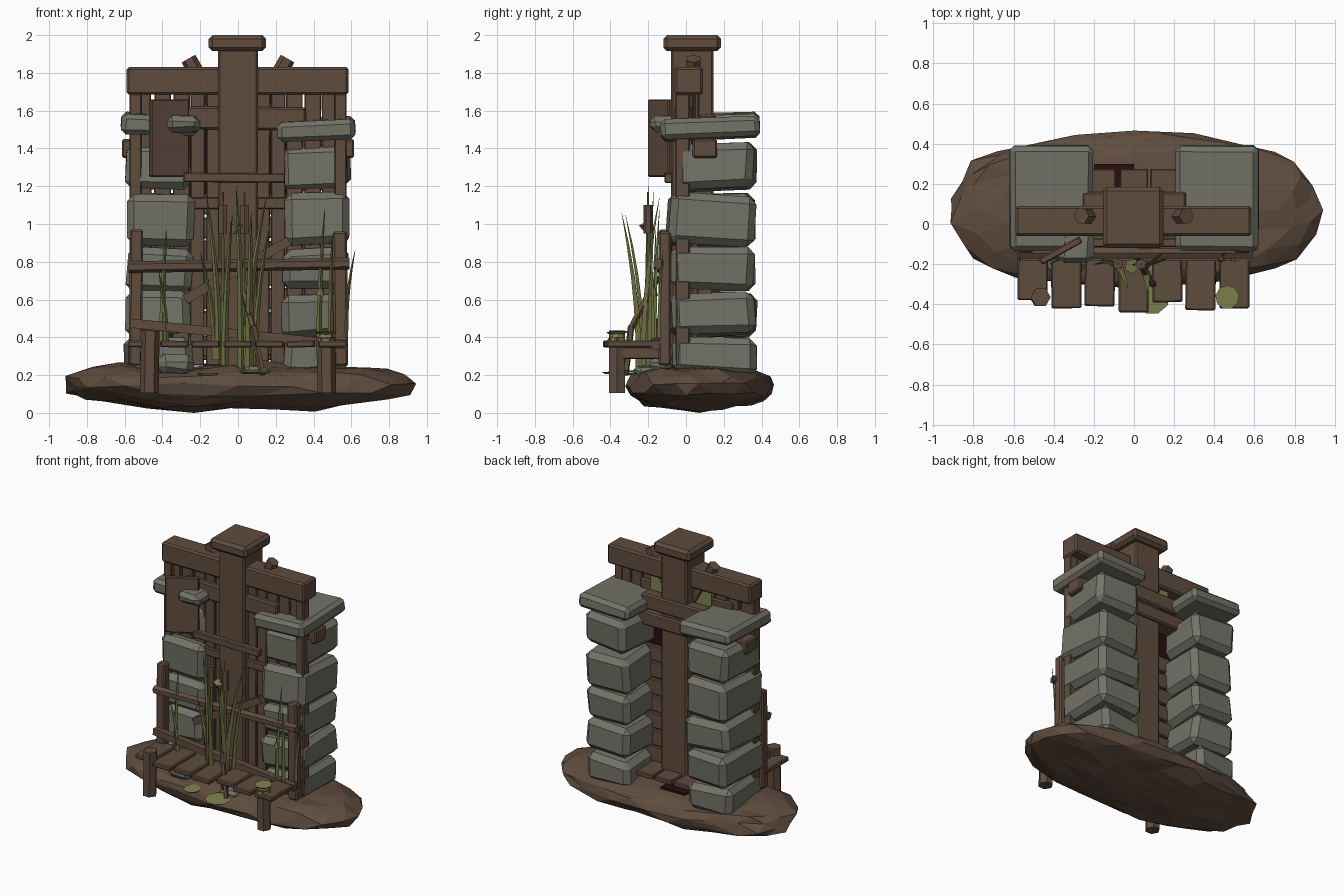
import bpy, bmesh, math, random
from mathutils import Vector, Matrix, Euler

if "Cube" in bpy.data.objects:
    bpy.data.objects.remove(bpy.data.objects["Cube"])
random.seed(4)

def mat(name, c):
    m = bpy.data.materials.new(name)
    m.diffuse_color = (*c, 1)
    m.use_nodes = True
    m.node_tree.nodes["Principled BSDF"].inputs["Base Color"].default_value = m.diffuse_color
    return m

WOOD = mat("brown wood", (0.115, 0.072, 0.048))
EARTH = mat("earth", (0.115, 0.073, 0.049))
STONE = mat("grey stone", (0.168, 0.17, 0.135))
GREEN = mat("reed green", (0.175, 0.185, 0.06))
MOSS = mat("light moss", (0.21, 0.225, 0.075))
DARK = mat("dark red interior", (0.022, 0.004, 0.004))

def finish(name, bm, m):
    bmesh.ops.recalc_face_normals(bm, faces=bm.faces)
    me = bpy.data.meshes.new(name)
    bm.to_mesh(me)
    bm.free()
    me.materials.append(m)
    ob = bpy.data.objects.new(name, me)
    bpy.context.collection.objects.link(ob)
    return ob

def block(name, x, y, z, m=WOOD, bev=0.01, rot=(0, 0, 0), jit=0.0):
    """Bevelled box from (min, max) ranges."""
    bm = bmesh.new()
    bmesh.ops.create_cube(bm, size=1)
    size = Vector((x[1] - x[0], y[1] - y[0], z[1] - z[0]))
    for v in bm.verts:
        v.co = Vector([a * b for a, b in zip(v.co, size)])
        v.co += Vector([random.uniform(-jit, jit) for _ in range(3)])
    if bev:
        bmesh.ops.bevel(bm, geom=bm.edges[:], offset=bev, segments=1, affect='EDGES')
    c = Vector((sum(x) / 2, sum(y) / 2, sum(z) / 2))
    bm.transform(Matrix.Translation(c) @ Euler([math.radians(r) for r in rot]).to_matrix().to_4x4())
    return finish(name, bm, m)

def bar(name, a, b, r, n=6, m=WOOD, r2=None):
    """Round or square bar between two points."""
    a, b = Vector(a), Vector(b)
    bm = bmesh.new()
    bmesh.ops.create_cone(bm, cap_ends=True, segments=n, radius1=r,
                          radius2=r if r2 is None else r2, depth=(b - a).length)
    if n == 4:
        bm.transform(Matrix.Rotation(math.pi / 4, 4, 'Z'))
    q = (b - a).to_track_quat('Z', 'Y').to_matrix().to_4x4()
    bm.transform(Matrix.Translation((a + b) / 2) @ q)
    return finish(name, bm, m)

def blade(name, x, y, z0, z1, lean, w, m=GREEN):
    """Curved tapering leaf with a folded middle."""
    bm = bmesh.new()
    rows = []
    for i in range(6):
        t = i / 5
        c = Vector((x + lean[0] * t * t, y + lean[1] * t * t, z0 + (z1 - z0) * t))
        h = w * (1 - t) ** 0.6 * 0.5 + 0.001
        rows.append([bm.verts.new(c + Vector(d)) for d in ((-h, 0, 0), (0, -h, 0), (h, 0.3 * h, 0))])
    for p, q in zip(rows, rows[1:]):
        for k in range(3):
            j = (k + 1) % 3
            bm.faces.new((p[k], p[j], q[j], q[k]))
    return finish(name, bm, m)

def pad(name, x, y, z, r, m=MOSS):
    bm = bmesh.new()
    bmesh.ops.create_cone(bm, cap_ends=True, segments=9, radius1=r * 0.8, radius2=r, depth=0.012)
    bm.transform(Matrix.Translation((x, y, z)) @ Matrix.Rotation(0.06, 4, 'X'))
    return finish(name, bm, m)

# Earth mound: faceted flattened blob with a squarish outline
bm = bmesh.new()
bmesh.ops.create_icosphere(bm, subdivisions=3, radius=1)
for v in bm.verts:
    p = v.co.copy()
    a = math.atan2(p.y, p.x)
    k = (abs(math.cos(a)) ** 2.5 + abs(math.sin(a)) ** 2.5) ** (-1 / 2.5)
    n = 1 + random.uniform(-0.045, 0.035)
    zz = math.copysign(abs(p.z) ** 0.8, p.z)
    z = 0.155 + zz * (0.1 if p.z > 0 else 0.118) + 0.022 * math.sin(8 * p.x + 1.2) * abs(p.z)
    if p.z > 0:
        z += 0.03 * abs(p.x) * p.z
    v.co = (p.x * k * 0.925 * n, 0.07 + p.y * k * 0.385 * n, z + random.uniform(-0.014, 0.014))
low = min(v.co.z for v in bm.verts)
for v in bm.verts:
    v.co.z -= low * (0.3 - v.co.z) / (0.3 - low)
finish("earth_mound", bm, EARTH)

# Stone pillars with cap slabs
levels = [(0.2, 0.39), (0.41, 0.64), (0.65, 0.87), (0.88, 1.16), (1.18, 1.43)]
for s, side in ((-1, "left"), (1, "right")):
    for i, z in enumerate(levels):
        dx = random.uniform(-0.012, 0.012)
        x = sorted((s * (0.245 + dx), s * (0.59 + dx)))
        front = (-0.075, -0.088, -0.082, -0.095, -0.05)[i]
        block(f"{side}_pillar_stone_{i}", x, (front, 0.362), z, STONE, 0.038,
              (random.uniform(-3, 3), random.uniform(-3, 3), random.uniform(-3, 3)), 0.012)
    zc = 1.505 if s > 0 else 1.53
    block(f"{side}_pillar_cap", sorted((s * 0.205, s * 0.62)), (-0.135, 0.39),
          (zc - 0.052, zc + 0.052), STONE, 0.025, (2.2, -2 * s, 0), 0.005)
block("stone_chip", (-0.38, -0.2), (-0.19, -0.02), (1.485, 1.575), STONE, 0.03, (0, 2, 0), 0.01)
block("ground_stone", (-0.43, -0.24), (-0.25, -0.08), (0.2, 0.31), STONE, 0.04, (0, 4, 8), 0.01)
block("small_ground_stone", (0.03, 0.16), (-0.27, -0.17), (0.19, 0.245), STONE, 0.02, (0, 3, 10), 0.006)

# Central post and its cap
block("central_post", (-0.105, 0.105), (-0.08, 0.145), (0.2, 1.93))
block("post_cap", (-0.155, 0.148), (-0.12, 0.185), (1.915, 2.0), bev=0.02)

# Main crossbeam, secondary beams and through beam
block("top_beam", (-0.59, 0.585), (-0.06, 0.09), (1.685, 1.83), bev=0.012)
block("second_beam", (-0.4, 0.36), (-0.06, 0.03), (1.5, 1.62), rot=(0, 0.6, 0))
block("back_beam", (-0.26, 0.26), (0.07, 0.16), (1.47, 1.58))
block("through_beam", (-0.615, 0.615), (0.035, 0.165), (1.35, 1.45))
for s, side in ((-1, "left"), (1, "right")):
    bar(side + "_top_brace", (s * 0.06, 0.03, 1.52), (s * 0.262, 0.04, 1.875), 0.042, 6)
    x = sorted((s * 0.51, s * 0.575))
    block(side + "_corner_post", x, (-0.055, 0.02), (0.25, 1.69), bev=0.006)
    block(side + "_moss_panel", sorted((s * 0.1, s * 0.25)), (0.05, 0.058), (1.56, 1.7), MOSS, 0)

# Vertical wall boards with gaps
for i, xc in enumerate((-0.5, -0.4, -0.3, -0.215, -0.13, 0.13, 0.212, 0.3, 0.395, 0.49)):
    w = 0.038 if abs(xc) < 0.25 else 0.044
    block(f"wall_board_{i}", (xc - w, xc + w), (-0.025, 0.015),
          (0.25, 1.69), bev=0.005, rot=(0, random.uniform(-0.4, 0.4), 0))
# Horizontal boards behind, and the dark opening
for i in range(7):
    z = 0.3 + i * 0.125
    block(f"back_board_{i}", (-0.54, 0.54), (0.03, 0.065), (z, z + 0.112), bev=0.006,
          rot=(0, random.uniform(-0.8, 0.8), 0))
block("dark_opening", (-0.28, 0.28), (0.03, 0.04), (1.16, 1.5), DARK, 0)
block("dark_floor", (-0.2, 0.0), (0.1, 0.3), (0.25, 0.262), DARK, 0)
for i, x in enumerate((-0.16, 0.0, 0.15)):
    block(f"inner_floor_plank_{i}", (x - 0.07, x + 0.07), (0.07, 0.275), (0.28, 0.315), bev=0.006)

# Front slats and diagonal brace
block("front_slat", (-0.29, 0.25), (-0.115, -0.07), (1.22, 1.27), bev=0.006, rot=(0, 0.5, 0))
block("middle_slat", (-0.27, 0.27), (-0.05, -0.02), (1.08, 1.14), bev=0.006)
bar("diagonal_brace", (-0.28, -0.1, 0.6), (0.27, -0.1, 0.91), 0.036, 4)

# Swung-out shutter board
block("shutter_board", (-0.48, -0.25), (-0.15, -0.115), (1.25, 1.66), bev=0.006, rot=(0, 0, 29))

# Fence in front
block("left_fence_post", (-0.575, -0.505), (-0.145, -0.08), (0.25, 0.97), rot=(0, 0.5, 0))
block("right_fence_post", (0.505, 0.58), (-0.145, -0.08), (0.25, 0.96), rot=(0, -0.5, 0))
bar("upper_rail", (-0.58, -0.145, 0.772), (0.59, -0.145, 0.79), 0.031, 6)
bar("lower_rail", (-0.57, -0.16, 0.475), (0.58, -0.16, 0.36), 0.034, 4)

# Deck planks, supports and legs
fronts = (-0.38, -0.42, -0.41, -0.44, -0.39, -0.43, -0.42)
for i, f in enumerate(fronts):
    x = -0.505 + i * 0.1675
    block(f"deck_plank_{i}", (x - 0.075, x + 0.075), (f, -0.11), (0.347, 0.382), bev=0.007,
          rot=(0, random.uniform(-1.5, 1.5), random.uniform(-1, 1)))
for s, side in ((-1, "left"), (1, "right")):
    block(side + "_deck_joist", (s * 0.47 - 0.03, s * 0.47 + 0.03), (-0.38, 0.0), (0.285, 0.35), bev=0.006)
    bar(side + "_deck_leg", (s * 0.47, -0.365, 0.105), (s * 0.465, -0.365, 0.435 if s < 0 else 0.4), 0.05, 6)
bar("leaning_stick_low", (0.13, -0.32, 0.2), (0.08, -0.29, 0.46), 0.018, 5)
bar("leaning_stick_high", (0.08, -0.29, 0.45), (0.01, -0.15, 0.72), 0.018, 5)

# Reeds: x, y, base z, tip z, lean x, lean y, width
reeds = [(-0.1, -0.2, 0.28, 1.17, -0.07, 0.03, 0.04), (-0.07, -0.22, 0.25, 1.05, 0.04, -0.1, 0.04),
         (0.02, -0.2, 0.22, 1.2, -0.03, 0.0, 0.045), (0.05, -0.22, 0.25, 1.14, 0.1, 0.08, 0.045),
         (0.06, -0.24, 0.22, 1.06, 0.01, -0.1, 0.05), (0.09, -0.19, 0.25, 1.0, 0.08, 0.02, 0.035),
         (-0.12, -0.18, 0.28, 0.85, -0.08, -0.02, 0.035), (0.43, -0.16, 0.38, 1.08, 0.03, 0.02, 0.03),
         (0.49, -0.17, 0.38, 0.95, 0.01, -0.02, 0.03), (0.57, -0.14, 0.4, 0.86, 0.05, 0.02, 0.025),
         (-0.4, -0.16, 0.38, 0.97, 0.02, 0.0, 0.035), (-0.38, -0.17, 0.38, 0.75, -0.04, -0.03, 0.03)]
for i, (x, y, a, b, lx, ly, w) in enumerate(reeds):
    blade(f"reed_{i}", x, y, a, b, (lx, ly), w)
# Cattails: stem and brown head
for i, (x, y) in enumerate(((-0.08, -0.2), (0.035, -0.2))):
    bar(f"cattail_stem_{i}", (x, y, 0.25), (x, y, 1.17), 0.012, 5, GREEN, 0.006)
    bar(f"cattail_head_{i}", (x, y, 0.95), (x, y, 1.1), 0.026, 6)

# Lily pads and moss tufts
pad("front_lily_pad", 0.09, -0.36, 0.215, 0.09)
pad("left_lily_pad", -0.16, -0.31, 0.205, 0.06)
pad("deck_moss_leaf", 0.465, -0.365, 0.425, 0.06)
bar("deck_moss_tuft", (0.465, -0.365, 0.38), (0.465, -0.365, 0.42), 0.055, 7, MOSS, 0.03)
bar("reed_flower", (-0.02, -0.2, 0.95), (-0.01, -0.21, 1.0), 0.012, 5, MOSS, 0.04)
bar("small_bud", (0.435, -0.17, 0.62), (0.435, -0.17, 0.66), 0.022, 6, MOSS, 0.01)
